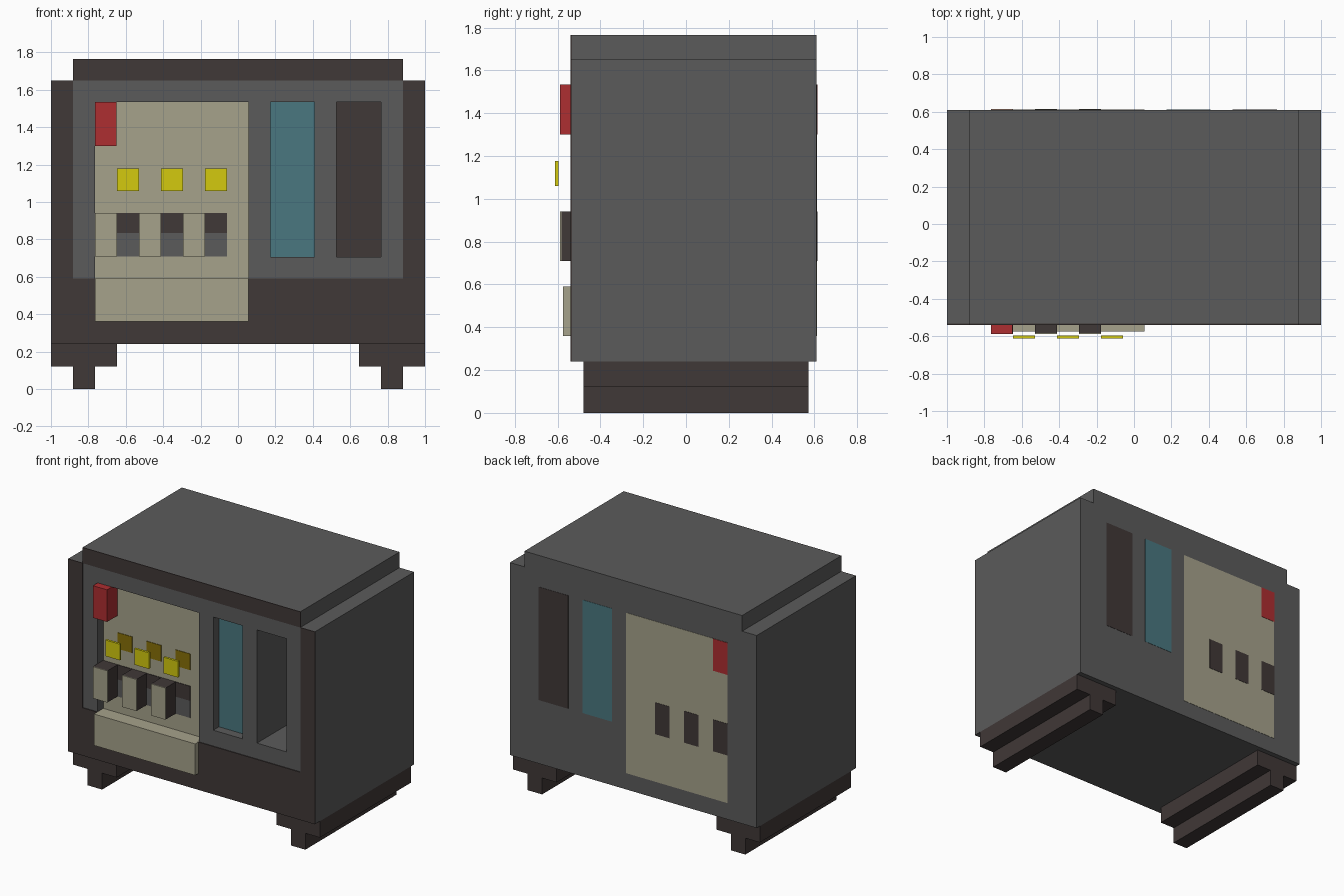
import bpy
import bmesh

if "Cube" in bpy.data.objects:
    bpy.data.objects.remove(bpy.data.objects["Cube"])


def material(name, rgb):
    """Flat colour given as sRGB 0-255, stored as linear values."""
    m = bpy.data.materials.new(name)
    lin = [((c / 255 + 0.055) / 1.055) ** 2.4 if c > 10 else c / 255 / 12.92 for c in rgb]
    m.diffuse_color = (*lin, 1)
    m.use_nodes = True
    m.node_tree.nodes["Principled BSDF"].inputs["Base Color"].default_value = m.diffuse_color
    return m


GREY = material("grey_metal", (91, 91, 91))
BROWN = material("dark_brown", (64, 56, 55))
BEIGE = material("beige", (166, 162, 139))
RED = material("red", (173, 46, 49))
YELLOW = material("yellow", (212, 202, 14))
OCHRE = material("dark_yellow", (135, 112, 8))
TEAL = material("teal_glass", (74, 119, 128))


def make(name, bm, mat):
    bmesh.ops.recalc_face_normals(bm, faces=bm.faces)
    mesh = bpy.data.meshes.new(name)
    bm.to_mesh(mesh)
    bm.free()
    mesh.materials.append(mat)
    ob = bpy.data.objects.new(name, mesh)
    bpy.context.collection.objects.link(ob)
    return ob


def boxes(name, mat, *bounds):
    """One object from boxes given as (x0, x1, y0, y1, z0, z1)."""
    bm = bmesh.new()
    for x0, x1, y0, y1, z0, z1 in bounds:
        verts = bmesh.ops.create_cube(bm, size=1)["verts"]
        for v in verts:
            v.co = (x1 if v.co.x > 0 else x0,
                    y1 if v.co.y > 0 else y0,
                    z1 if v.co.z > 0 else z0)
    return make(name, bm, mat)


FRONT, BACK = -0.533, 0.61      # cabinet faces
INNER = -0.463                  # depth of the shallow recesses
PX0, PX1 = -0.765, 0.056        # control panel width
G0, G1 = 0.173, 0.41            # glass window
W0, W1 = 0.527, 0.765           # deep window
WZ0, WZ1 = 0.706, 1.535

# Cabinet: stepped profile extruded from front to back
bm = bmesh.new()
half = [(1, 0.24), (1, 1.65), (0.882, 1.65), (0.882, 1.765)]
profile = half + [(-x, z) for x, z in reversed(half)]
face = bm.faces.new([bm.verts.new((x, FRONT, z)) for x, z in profile])
ext = bmesh.ops.extrude_face_region(bm, geom=[face])["geom"]
for v in ext:
    if isinstance(v, bmesh.types.BMVert):
        v.co.y = BACK
cabinet = make("cabinet", bm, GREY)

# Recesses cut into the front
cutter = boxes("recess_cutter", GREY,
               (PX0, PX1, -0.7, INNER, 0.58, WZ1),
               (G0, G1, -0.7, INNER, WZ0, WZ1),
               (W0, W1, -0.7, 0.6, WZ0, WZ1))
cutter.hide_render = True
mod = cabinet.modifiers.new("recesses", "BOOLEAN")
mod.operation = "DIFFERENCE"
mod.solver = "EXACT"
mod.object = cutter
bpy.context.view_layer.objects.active = cabinet
bpy.ops.object.modifier_apply(modifier=mod.name)
bpy.data.objects.remove(cutter)

# Thin dark frame around the front
FY = (FRONT - 0.006, FRONT)
boxes("front_frame", BROWN,
      (-1, -0.882, *FY, 0.24, 1.65), (0.882, 1, *FY, 0.24, 1.65),
      (-0.882, 0.882, *FY, 0.24, 0.59), (-0.882, 0.882, *FY, 1.65, 1.765))

# Linings of the recesses
LY = (INNER - 0.004, INNER)
boxes("control_panel", BEIGE, (PX0, PX1, *LY, 0.58, WZ1))
boxes("glass_window", TEAL, (G0, G1, *LY, WZ0, WZ1))
boxes("deep_window_back", BROWN, (W0, W1, 0.596, 0.6, WZ0, WZ1))

# Parts standing out of the control panel
boxes("lower_tray", BEIGE, (PX0, PX1, -0.575, INNER, 0.36, 0.59))
boxes("red_box", RED, (PX0, -0.65, -0.588, INNER, 1.3, WZ1))

# Levers, buttons and slots repeat three times
PY = (INNER - 0.008, INNER - 0.004)
STEP = 0.2353
for i in range(3):
    a = PX0 + i * STEP
    b, c = a + 0.1176, a + 0.2353
    boxes(f"lever_{i + 1}", BROWN, (a, b, -0.582, INNER, 0.71, 0.942))
    boxes(f"lever_front_{i + 1}", BEIGE, (a, b, -0.588, -0.582, 0.71, 0.942))
    boxes(f"slot_top_{i + 1}", BROWN, (b, c, *PY, 0.835, 0.942))
    boxes(f"slot_bottom_{i + 1}", GREY, (b, c, *PY, 0.71, 0.835))
    boxes(f"button_{i + 1}", YELLOW, (b, c, -0.612, -0.595, 1.06, 1.178))
    boxes(f"button_base_{i + 1}", OCHRE, (b, c, *PY, 1.06, 1.178))

# Painted plates on the back
BY = (BACK, BACK + 0.002)
BY2 = (BACK + 0.002, BACK + 0.004)
boxes("back_panel", BEIGE, (PX0, PX1, *BY, 0.36, WZ1))
boxes("back_glass", TEAL, (G0, G1, *BY, WZ0, WZ1))
boxes("back_window", BROWN, (W0, W1, *BY, WZ0, WZ1))
boxes("back_red_patch", RED, (PX0, -0.65, *BY2, 1.3, WZ1))
boxes("back_slots", BROWN,
      *[(PX0 + i * STEP, PX0 + i * STEP + 0.1176, *BY2, 0.71, 0.942) for i in range(3)])

# Stepped runners under both sides
for side, s in (("left", -1), ("right", 1)):
    boxes(f"{side}_runner", BROWN,
          (*sorted((s * 0.647, s * 1.0)), -0.48, 0.573, 0.12, 0.24),
          (*sorted((s * 0.765, s * 0.882)), -0.48, 0.573, 0, 0.12))
